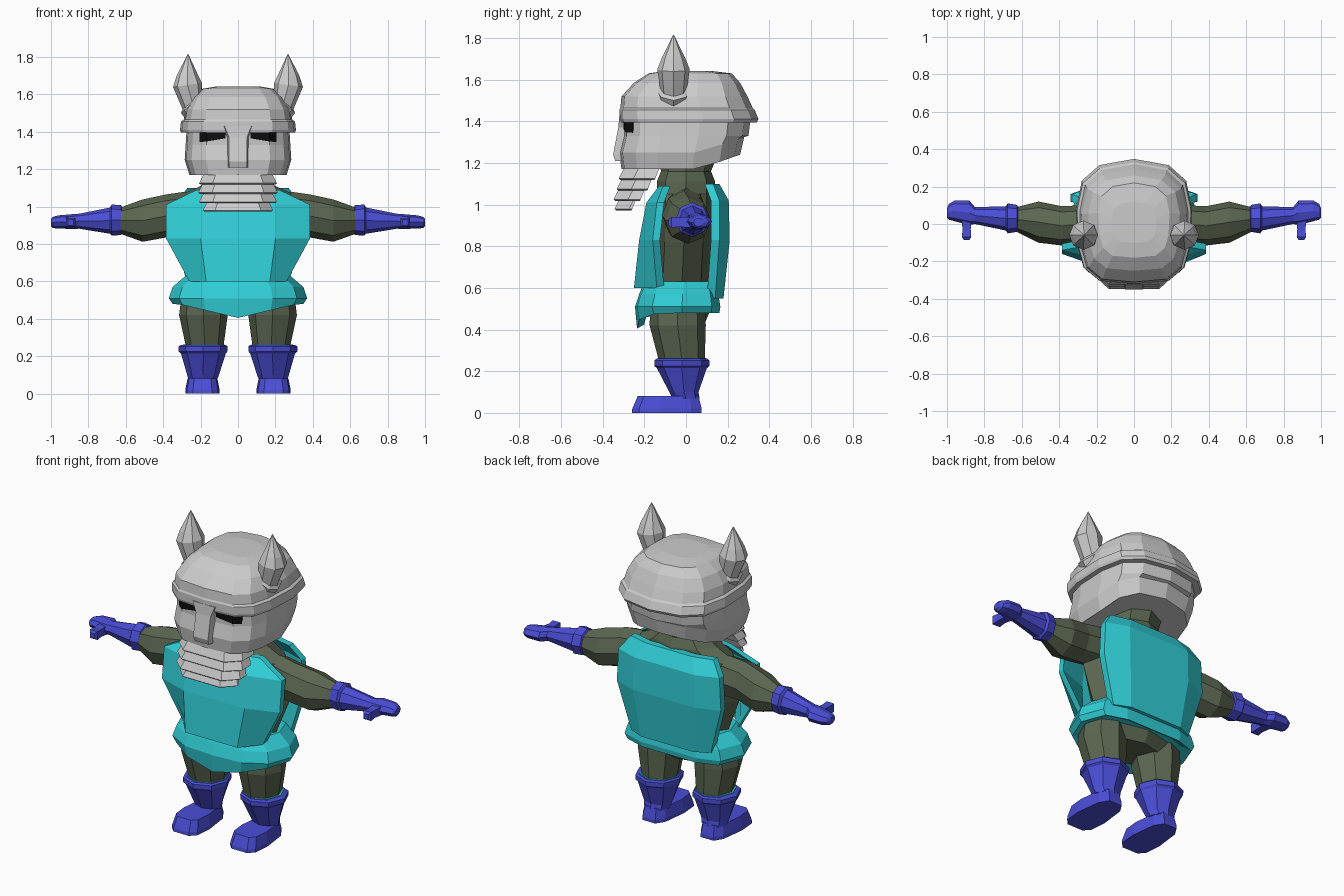
import bpy, bmesh
from math import sin, cos, pi, radians

cube = bpy.data.objects.get("Cube")
if cube:
    bpy.data.objects.remove(cube, do_unlink=True)


def material(name, rgb):
    mat = bpy.data.materials.new(name)
    mat.use_nodes = True
    mat.diffuse_color = (*rgb, 1)
    mat.node_tree.nodes["Principled BSDF"].inputs["Base Color"].default_value = (*rgb, 1)
    return mat


steel = material("pale steel", (.6, .6, .6))
cyan = material("cyan armour", (.03, .62, .68))
olive = material("olive skin", (.105, .135, .082))
blue = material("blue leather", (.07, .075, .68))
black = material("black", (.004, .004, .004))


def loft(name, rings, mat):
    """Skin a list of equally long point rings and close both ends."""
    bm = bmesh.new()
    loops = [[bm.verts.new(p) for p in ring] for ring in rings]
    count = len(loops[0])
    for low, high in zip(loops, loops[1:]):
        for i in range(count):
            j = (i + 1) % count
            bm.faces.new((low[i], low[j], high[j], high[i]))
    bm.faces.new(loops[0])
    bm.faces.new(loops[-1])
    bmesh.ops.recalc_face_normals(bm, faces=bm.faces)
    mesh = bpy.data.meshes.new(name)
    bm.to_mesh(mesh)
    bm.free()
    mesh.materials.append(mat)
    obj = bpy.data.objects.new(name, mesh)
    bpy.context.collection.objects.link(obj)
    return obj


def octagon(ra, rb):
    return [(ra * cos(k * pi / 4), rb * sin(k * pi / 4)) for k in range(8)]


def upright(cx, cy, z, rx, ry):
    return [(cx + a, cy + b, z) for a, b in octagon(rx, ry)]


def sideways(side, x, cy, cz, ry, rz):
    return [(side * x, cy + a, cz + b) for a, b in octagon(ry, rz)]


def outlined(half, z, width, front, back, lift=lambda x, y: 0):
    """Symmetric ring from a unit half outline, running front to back."""
    full = half + [(-x, y) for x, y in reversed(half[1:-1])]
    mid, reach = (front + back) / 2, (back - front) / 2
    points = [(x * width, mid + y * reach) for x, y in full]
    return [(x, y, z + lift(x, y)) for x, y in points]


def plate(name, rows, thickness, mat):
    """Bent armour plate; a row is z, half width, half panel, panel y, edge y."""
    rings = []
    for z, wide, panel, y_panel, y_edge in rows:
        outer = [(-wide, y_edge), (-panel, y_panel), (panel, y_panel), (wide, y_edge)]
        inner = [(x, y + thickness) for x, y in reversed(outer)]
        rings.append([(x, y, z) for x, y in outer + inner])
    return loft(name, rings, mat)


# Body and neck
loft("torso", [upright(0, cy, z, rx, ry) for cy, z, rx, ry in (
    (-.03, .43, .20, .12), (-.03, .50, .29, .15), (-.02, .62, .26, .13),
    (-.01, .82, .34, .13), (0, .97, .38, .14), (0, 1.05, .33, .14),
    (0, 1.11, .20, .14), (0, 1.16, .14, .12), (.01, 1.26, .15, .15))], olive)

# Chest and back armour
plate("breastplate", (
    (.60, .26, .17, -.25, -.14), (.83, .385, .20, -.225, -.16),
    (1.01, .385, .20, -.19, -.14), (1.09, .22, .13, -.13, -.11)), .035, cyan)
plate("backplate", (
    (.55, .26, .17, .18, .14), (.83, .34, .20, .21, .16),
    (1.02, .33, .20, .205, .16), (1.10, .27, .15, .16, .13)), -.04, cyan)

# Flared hip guard with a pointed front hem
hip_outline = [(0, -1), (.5, -.95), (.85, -.6), (1, .1), (.85, .8), (.5, 1), (0, 1)]


def hem(x, y):
    return -.075 * max(0, 1 - abs(x) / .32) if y < 0 else 0


loft("hip_guard", [
    outlined(hip_outline, .63, .28, -.20, .14),
    outlined(hip_outline, .57, .35, -.225, .155),
    outlined(hip_outline, .51, .37, -.245, .165),
    outlined(hip_outline, .48, .35, -.235, .16, hem),
    outlined(hip_outline, .50, .30, -.20, .13, hem)], cyan)

# Helmet: crown with a raised rim, and the face and neck guard below
helm_outline = [(0, -1), (.6, -.95), (.87, -.74), (.97, -.4), (1, .2),
                (.9, .65), (.6, .9), (0, 1)]
loft("helmet_crown", [outlined(helm_outline, *ring) for ring in (
    (1.395, .28, -.30, .30), (1.395, .305, -.315, .34), (1.41, .31, -.32, .348),
    (1.455, .305, -.32, .33), (1.465, .29, -.315, .32), (1.52, .28, -.31, .295),
    (1.585, .245, -.25, .26), (1.63, .19, -.18, .22), (1.642, .12, -.10, .12))], steel)


def neck_rise(x, y):
    return .35 * max(0, y - .06)


loft("helmet_guard", [
    outlined(helm_outline, 1.41, .275, -.30, .31),
    outlined(helm_outline, 1.33, .28, -.30, .30),
    outlined(helm_outline, 1.25, .285, -.32, .28, neck_rise),
    outlined(helm_outline, 1.17, .26, -.31, .26, neck_rise)], steel)

# Nose guard
loft("nose_guard", [
    [(-w, -.28, z), (-w * .8, y, z), (w * .8, y, z), (w, -.28, z)]
    for z, w, y in ((1.43, .09, -.32), (1.37, .06, -.325), (1.24, .06, -.35),
                    (1.21, .058, -.34))], steel)

# Overlapping jaw plates
for number, (top, wide, front, back) in enumerate((
        (1.17, .20, -.315, -.13), (1.12, .205, -.325, -.165),
        (1.07, .20, -.34, -.20), (1.025, .18, -.335, -.24))):
    rings = []
    for z, grow in ((top + .01, -.02), (top - .045, .008), (top - .052, 0)):
        w, f = wide + grow, front - grow
        slope = (top - z) * .4
        half = [(w, back - slope), (w, f + .07), (w * .65, f)]
        ring = half + [(-x, y) for x, y in reversed(half)]
        rings.append([(x, y, z) for x, y in ring])
    loft(f"jaw_plate_{number + 1}", rings, steel)

for side, label in ((1, "left"), (-1, "right")):
    # Eye slit, a thin strip bent round the face
    slit = ((.068, -.297, 1.365), (.168, -.288, 1.348), (.205, -.253, 1.345))
    loft(f"{label}_eye_slit", [
        [(side * x, y, low), (side * x, y - .004, low),
         (side * x, y - .004, 1.402), (side * x, y, 1.402)]
        for x, y, low in slit], black)

    # Horn with a collar, its rings turning upright toward the tip
    horn = []
    for x, z, radius, tilt in (
            (.19, 1.50, .06, 45), (.225, 1.535, .085, 45), (.24, 1.555, .085, 40),
            (.245, 1.56, .065, 38), (.27, 1.65, .078, 8), (.27, 1.70, .058, 0),
            (.267, 1.815, .002, 0)):
        t = radians(tilt)
        horn.append([(side * (x + a * cos(t)), b - .06, z - a * sin(t))
                     for a, b in octagon(radius, radius)])
    loft(f"{label}_horn", horn, steel)

    # Arm
    loft(f"{label}_arm", [sideways(side, *ring) for ring in (
        (.28, 0, .96, .10, .12), (.385, -.01, .95, .105, .115),
        (.51, .01, .925, .11, .113), (.63, .025, .925, .065, .07))], olive)

    # Glove with cuff, hand and thumb
    loft(f"{label}_glove", [sideways(side, *ring) for ring in (
        (.62, .03, .928, .06, .07), (.625, .03, .928, .072, .08),
        (.675, .03, .928, .08, .083), (.685, .03, .925, .065, .07),
        (.85, .045, .922, .045, .04), (.88, .06, .92, .065, .04),
        (.96, .07, .918, .055, .035), (.99, .065, .915, .042, .03),
        (1, .06, .915, .025, .02))], blue)
    loft(f"{label}_thumb", [
        [(side * (.895 + dx * r), y, .915 + dz * r)
         for dx, dz in ((-1, -1), (1, -1), (1, 1), (-1, 1))]
        for y, r in ((.05, .028), (-.03, .022), (-.07, .025), (-.085, .015))], blue)

    # Leg
    loft(f"{label}_leg", [upright(side * x, *ring) for x, *ring in (
        (.18, -.04, .54, .12, .13), (.185, -.04, .42, .13, .135),
        (.178, -.02, .25, .10, .11))], olive)

    # Boot shaft with a thin trim at the cuff
    loft(f"{label}_boot_shaft", [upright(side * x, *ring) for x, *ring in (
        (.188, 0, .07, .075, .065), (.187, -.01, .10, .085, .07),
        (.185, -.02, .215, .12, .12), (.187, -.02, .225, .13, .132),
        (.187, -.02, .252, .132, .132), (.185, -.02, .26, .12, .122))], blue)
    loft(f"{label}_boot_trim", [upright(side * .183, -.02, z, .11, .115)
                                for z in (.255, .264)], cyan)

    # Foot
    foot_outline = [(0, -1), (.55, -1), (.9, -.8), (1, -.2), (.8, .7), (.45, 1), (0, 1)]
    foot = [outlined(foot_outline, *ring) for ring in (
        (0, .092, -.26, .075), (.02, .092, -.258, .075), (.08, .08, -.232, .06))]
    loft(f"{label}_foot", [[(x + side * .19, y, z) for x, y, z in ring]
                           for ring in foot], blue)
